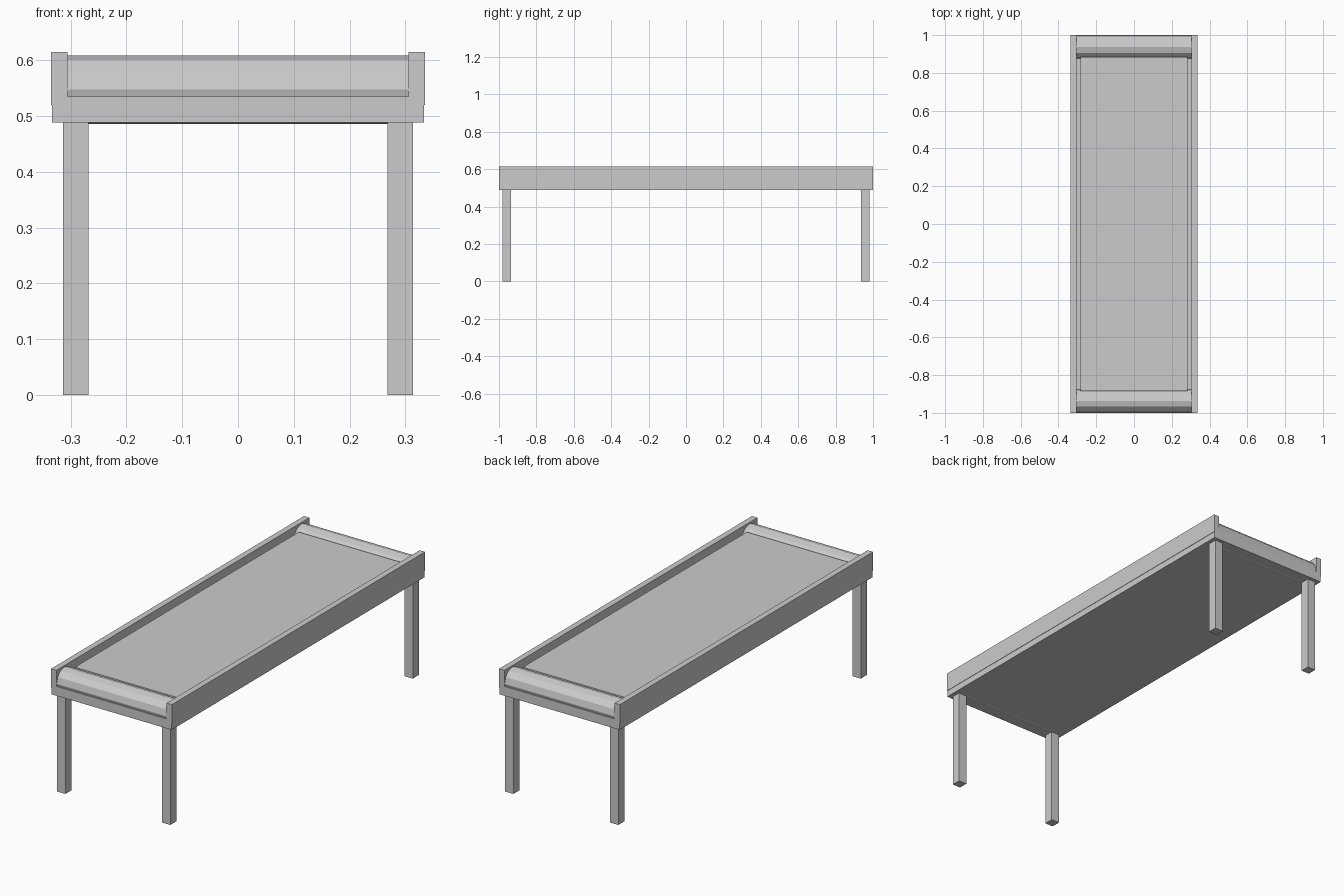
import bpy
import math

cube = bpy.data.objects.get("Cube")
if cube:
    bpy.data.objects.remove(cube, do_unlink=True)

grey = bpy.data.materials.new("plain grey")
grey.use_nodes = True
colour = (0.6, 0.6, 0.6, 1)
grey.diffuse_color = colour
grey.node_tree.nodes["Principled BSDF"].inputs["Base Color"].default_value = colour


def box(name, low, high):
    """Box between two opposite corners."""
    centre = [(a + b) / 2 for a, b in zip(low, high)]
    bpy.ops.mesh.primitive_cube_add(size=1, location=centre)
    obj = bpy.context.object
    obj.name = name
    obj.scale = [b - a for a, b in zip(low, high)]
    bpy.ops.object.transform_apply(location=False, rotation=False, scale=True)
    obj.data.materials.append(grey)
    return obj


def roller(name, y):
    """Twelve-sided roller lying across the bed."""
    bpy.ops.mesh.primitive_cylinder_add(
        vertices=12, radius=0.061, depth=0.61,
        location=(0, y, 0.547), rotation=(0, math.pi / 2, 0))
    obj = bpy.context.object
    obj.name = name
    obj.data.materials.append(grey)


# Bed and belt
box("bed", (-0.333, -1, 0.488), (0.333, 1, 0.535))
box("belt", (-0.283, -0.885, 0.53), (0.283, 0.885, 0.593))

# Side rails, slightly proud of the bed
for side, s in (("left", 1), ("right", -1)):
    x0, x1 = sorted((s * 0.305, s * 0.335))
    box(side + "_rail", (x0, -1, 0.52), (x1, 1, 0.615))

# Rollers and legs at each end
for end, e in (("front", -1), ("back", 1)):
    roller(end + "_roller", e * 0.937)
    y0, y1 = sorted((e * 0.935, e * 0.982))
    for side, s in (("left", 1), ("right", -1)):
        x0, x1 = sorted((s * 0.268, s * 0.313))
        box(end + "_" + side + "_leg", (x0, y0, 0), (x1, y1, 0.488))
